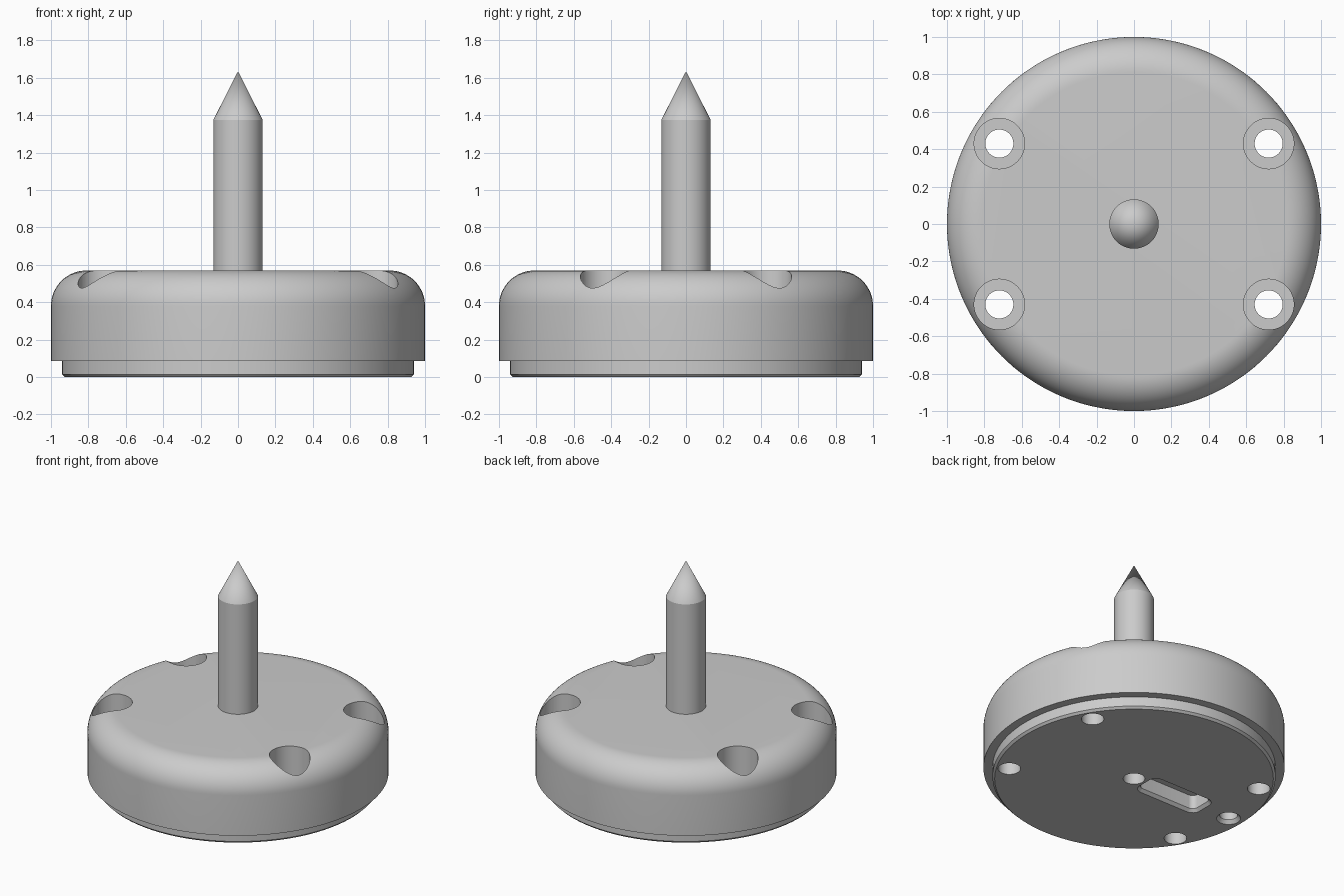
import bpy, bmesh, math

old = bpy.data.objects.get("Cube")
if old:
    bpy.data.objects.remove(old, do_unlink=True)

grey = bpy.data.materials.new("plain grey")
grey.use_nodes = True
COLOUR = (0.6, 0.6, 0.6, 1)
grey.diffuse_color = COLOUR
grey.node_tree.nodes["Principled BSDF"].inputs["Base Color"].default_value = COLOUR


def loft(name, rings):
    """Solid through closed rings of points, from bottom to top."""
    bm = bmesh.new()
    loops = [[bm.verts.new(p) for p in ring] for ring in rings]
    for a, b in zip(loops, loops[1:]):
        n = max(len(a), len(b))
        for i in range(n):
            j = (i + 1) % n
            if len(b) == 1:
                bm.faces.new((a[i], a[j], b[0]))
            else:
                bm.faces.new((a[i], a[j], b[j], b[i]))
    bm.faces.new(loops[0][::-1])
    if len(loops[-1]) > 2:
        bm.faces.new(loops[-1])
    bmesh.ops.recalc_face_normals(bm, faces=bm.faces)
    mesh = bpy.data.meshes.new(name)
    bm.to_mesh(mesh)
    bm.free()
    mesh.materials.append(grey)
    ob = bpy.data.objects.new(name, mesh)
    bpy.context.collection.objects.link(ob)
    return ob


def circle(r, z, x=0, y=0, n=48):
    if r == 0:
        return [(x, y, z)]
    return [(x + r * math.cos(math.tau * i / n), y + r * math.sin(math.tau * i / n), z)
            for i in range(n)]


def lathe(name, profile, x=0, y=0, n=48):
    return loft(name, [circle(r, z, x, y, n) for r, z in profile])


def rounded_slot(hx, hy, r, z, cx):
    pts = []
    for k, (sx, sy) in enumerate([(1, 1), (-1, 1), (-1, -1), (1, -1)]):
        for i in range(9):
            a = math.pi / 2 * (k + i / 8)
            pts.append((cx + sx * (hx - r) + r * math.cos(a),
                        sy * (hy - r) + r * math.sin(a), z))
    return pts


def smooth(ob):
    bpy.ops.object.select_all(action="DESELECT")
    ob.select_set(True)
    bpy.context.view_layer.objects.active = ob
    bpy.ops.object.shade_smooth_by_angle(angle=math.radians(20))


# Puck body: chamfered foot, stepped rim, rounded shoulder
FILLET, TOP = 0.19, 0.57
profile = [(0.925, 0), (0.94, 0.015), (0.94, 0.085), (1, 0.085)]
for i in range(17):
    a = math.pi / 2 * i / 16
    profile.append((1 - FILLET + FILLET * math.cos(a), TOP - FILLET + FILLET * math.sin(a)))
body = lathe("body", profile, n=144)

# Counterbored screw holes at four corners
cutters = []
for sx in (-1, 1):
    for sy in (-1, 1):
        cutters.append(lathe("screw_hole_cutter",
                             [(0.075, -0.1), (0.075, 0.24), (0.135, 0.24), (0.135, 0.7)],
                             sx * 0.72, sy * 0.43))

# Underside: centre hole, countersunk small hole, chamfered slot
cutters.append(lathe("centre_hole_cutter", [(0.072, -0.1), (0.072, 0.4)]))
cutters.append(lathe("small_hole_cutter",
                     [(0.08, -0.1), (0.08, 0), (0.06, 0.025), (0.06, 0.2)], -0.82))
cutters.append(loft("slot_cutter", [rounded_slot(0.26, 0.11, 0.06, -0.1, -0.35),
                                    rounded_slot(0.26, 0.11, 0.06, 0, -0.35),
                                    rounded_slot(0.24, 0.09, 0.04, 0.02, -0.35),
                                    rounded_slot(0.24, 0.09, 0.04, 0.12, -0.35)]))

for c in cutters:
    c.hide_render = True
    mod = body.modifiers.new("cut", "BOOLEAN")
    mod.operation = "DIFFERENCE"
    mod.solver = "EXACT"
    mod.object = c
    bpy.context.view_layer.objects.active = body
    bpy.ops.object.modifier_apply(modifier=mod.name)
    bpy.data.objects.remove(c, do_unlink=True)
smooth(body)

# Pointed centre pin
pin = lathe("centre_pin", [(0.132, TOP - 0.02), (0.132, 1.375), (0, 1.635)], n=64)
smooth(pin)
